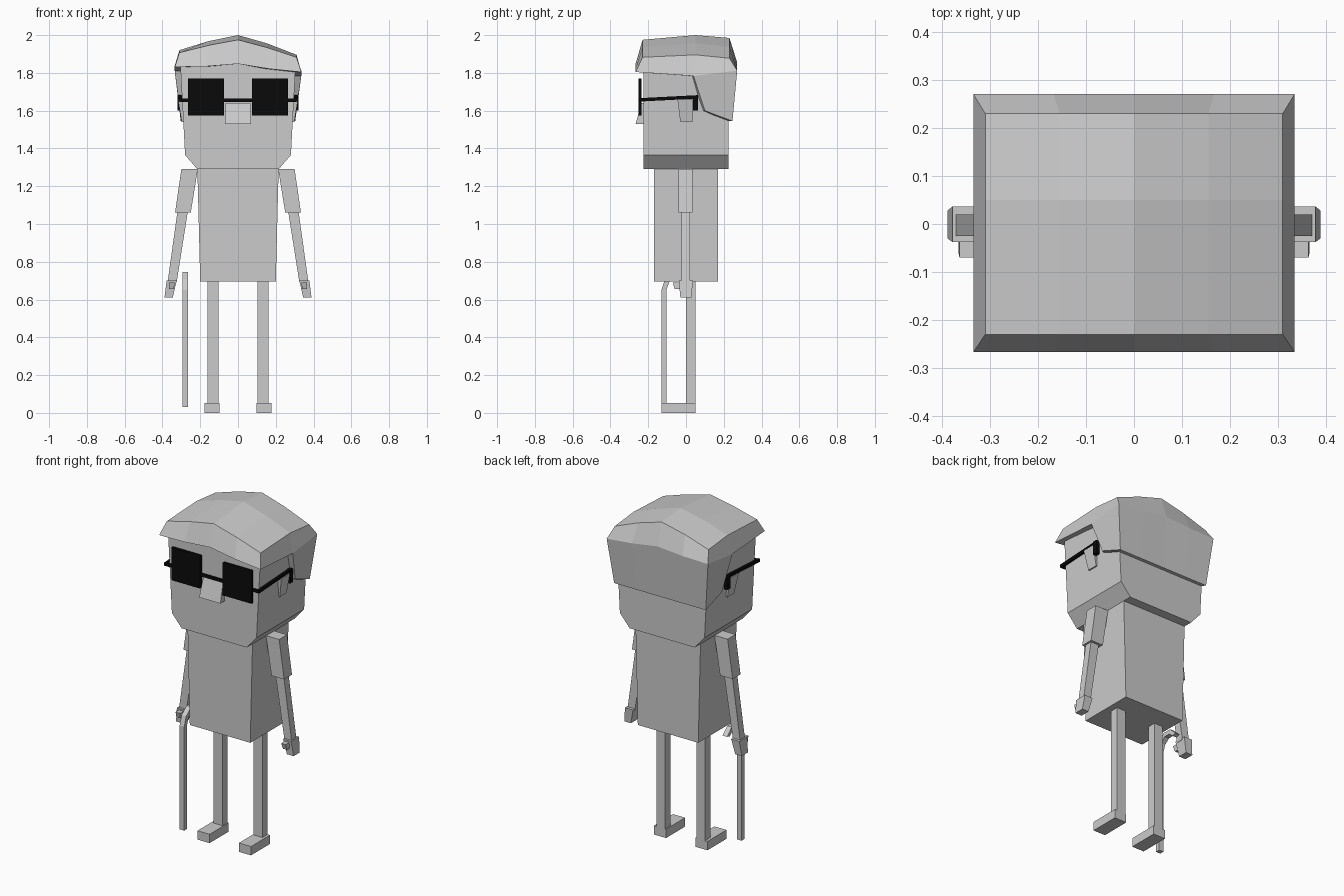
import bpy, bmesh

if "Cube" in bpy.data.objects:
    bpy.data.objects.remove(bpy.data.objects["Cube"])


def material(name, value):
    m = bpy.data.materials.new(name)
    m.diffuse_color = (value, value, value, 1)
    m.use_nodes = True
    m.node_tree.nodes["Principled BSDF"].inputs["Base Color"].default_value = m.diffuse_color
    return m


GREY = material("light grey", 0.6)
BLACK = material("black", 0.003)


def add_object(name, bm, mat=GREY):
    bmesh.ops.recalc_face_normals(bm, faces=bm.faces)
    mesh = bpy.data.meshes.new(name)
    bm.to_mesh(mesh)
    bm.free()
    mesh.materials.append(mat)
    ob = bpy.data.objects.new(name, mesh)
    bpy.context.collection.objects.link(ob)
    return ob


def loft(name, rings, mat=GREY):
    """Closed skin through four-point rings."""
    bm = bmesh.new()
    loops = [[bm.verts.new(p) for p in ring] for ring in rings]
    for a, b in zip(loops, loops[1:]):
        for i in range(4):
            j = (i + 1) % 4
            bm.faces.new((a[i], a[j], b[j], b[i]))
    bm.faces.new(loops[0][::-1])
    bm.faces.new(loops[-1])
    return add_object(name, bm, mat)


def stack(name, levels, mat=GREY, side=1):
    """Stacked rectangles (z, x0, x1, y0, y1); side=-1 mirrors across x."""
    return loft(name, [[(side * x0, y0, z), (side * x1, y0, z),
                        (side * x1, y1, z), (side * x0, y1, z)]
                       for z, x0, x1, y0, y1 in levels], mat)


def box(name, x0, x1, y0, y1, z0, z1, mat=GREY, side=1):
    return stack(name, [(z0, x0, x1, y0, y1), (z1, x0, x1, y0, y1)], mat, side)


# Body and head
stack("torso", [(0.695, -0.2, 0.2, -0.17, 0.17), (1.29, -0.215, 0.215, -0.17, 0.17)])
stack("head", [(1.29, -0.215, 0.215, -0.225, 0.225),
               (1.365, -0.28, 0.28, -0.225, 0.225),
               (1.85, -0.306, 0.306, -0.225, 0.225)])
stack("nose", [(1.53, -0.07, 0.07, -0.267, -0.21), (1.64, -0.065, 0.065, -0.235, -0.21)])

# Paired parts
for s, label in ((1, "right"), (-1, "left")):
    stack(label + "_ear", [(1.54, 0.27, 0.298, -0.03, 0.035),
                           (1.66, 0.28, 0.318, -0.045, 0.035)], side=s)
    stack(label + "_sleeve", [(1.06, 0.25, 0.333, -0.04, 0.035),
                              (1.29, 0.213, 0.3, -0.04, 0.035)], side=s)
    stack(label + "_forearm", [(0.69, 0.325, 0.373, -0.025, 0.02),
                               (1.07, 0.265, 0.32, -0.025, 0.02)], side=s)
    stack(label + "_hand", [(0.612, 0.345, 0.389, -0.03, 0.028),
                            (0.70, 0.325, 0.378, -0.038, 0.037)], side=s)
    stack(label + "_thumb", [(0.655, 0.34, 0.366, -0.06, -0.02),
                             (0.69, 0.335, 0.364, -0.07, -0.02)], side=s)
    box(label + "_leg", 0.103, 0.161, 0.0, 0.05, 0.04, 0.70, side=s)
    box(label + "_foot", 0.097, 0.177, -0.13, 0.05, 0.0, 0.053, side=s)
    # Glasses: lens, temple arm and ear hook
    box(label + "_lens", 0.075, 0.265, -0.252, -0.235, 1.575, 1.77, BLACK, s)
    loft(label + "_temple", [[(s * x, y, z + dz) for x, dz in
                              ((0.3, -0.009), (0.314, -0.009), (0.314, 0.009), (0.3, 0.009))]
                             for y, z in ((-0.25, 1.657), (0.06, 1.673))], BLACK)
    box(label + "_ear_hook", 0.297, 0.32, 0.036, 0.064, 1.60, 1.68, BLACK, s)
box("glasses_bar", -0.31, 0.31, -0.248, -0.236, 1.647, 1.664, BLACK)

# Walking cane with hooked handle: (y, z, half thickness direction)
path = [(-0.117, 0.03, 1, 0), (-0.117, 0.65, 1, 0), (-0.1, 0.70, 0.9, -0.5),
        (-0.06, 0.732, 0.3, -1), (-0.015, 0.732, -0.3, -1), (0.02, 0.70, -1, -0.3)]
loft("cane", [[(-0.295, y - 0.013 * ny, z - 0.013 * nz), (-0.265, y - 0.013 * ny, z - 0.013 * nz),
               (-0.265, y + 0.013 * ny, z + 0.013 * nz), (-0.295, y + 0.013 * ny, z + 0.013 * nz)]
              for y, z, ny, nz in path])

# Hair: domed cap, sloped band, overhanging fringe and a back curtain
bm = bmesh.new()
cols = (-0.31, -0.155, 0, 0.155, 0.31)
rows = (-0.23, 0.05, 0.23)
heights = ((1.895, 1.94, 1.975), (1.908, 1.962, 2.0), (1.89, 1.945, 1.985))
arch = (0, 0.01, 0.03)


def vert(x, y, z):
    return bm.verts.new((x, y, z - 0.04 * x))


cap = [[vert(x, y, heights[r][2 - abs(c - 2)]) for c, x in enumerate(cols)]
       for r, y in enumerate(rows)]
for r in range(2):
    for c in range(4):
        bm.faces.new((cap[r][c], cap[r][c + 1], cap[r + 1][c + 1], cap[r + 1][c]))

# Rim ring runs front, right, back, left
wide = 0.335 / 0.31
front = [vert(x * wide, -0.267, 1.818 + arch[2 - abs(c - 2)]) for c, x in enumerate(cols)]
back = [vert(x * wide, 0.271, 1.825 + arch[2 - abs(c - 2)]) for c, x in enumerate(cols)]
right, left = vert(0.335, 0.04, 1.797), vert(-0.335, 0.04, 1.797)
rim = front + [right] + back[::-1] + [left]
edge = cap[0] + [cap[1][4]] + cap[2][::-1] + [cap[1][0]]
n = len(rim)
for i in range(n):
    j = (i + 1) % n
    bm.faces.new((rim[i], rim[j], edge[j], edge[i]))

# Curtain hanging over the back of the head
low = [bm.verts.new((x * 0.303 / 0.31, 0.246, 1.545)) for x in cols]
low_r, low_l = (bm.verts.new((s * 0.308, 0.1, 1.6)) for s in (1, -1))
for c in range(4):
    bm.faces.new((back[c], back[c + 1], low[c + 1], low[c]))
bm.faces.new((right, back[4], low[4], low_r))
bm.faces.new((left, back[0], low[0], low_l))

# Underside closing in to the head
loop = front + [right, low_r] + low[::-1] + [low_l, left]
inner = [bm.verts.new((v.co.x * 0.88, v.co.y * 0.82, v.co.z)) for v in loop]
n = len(loop)
for i in range(n):
    j = (i + 1) % n
    bm.faces.new((loop[i], loop[j], inner[j], inner[i]))
add_object("hair", bm)
